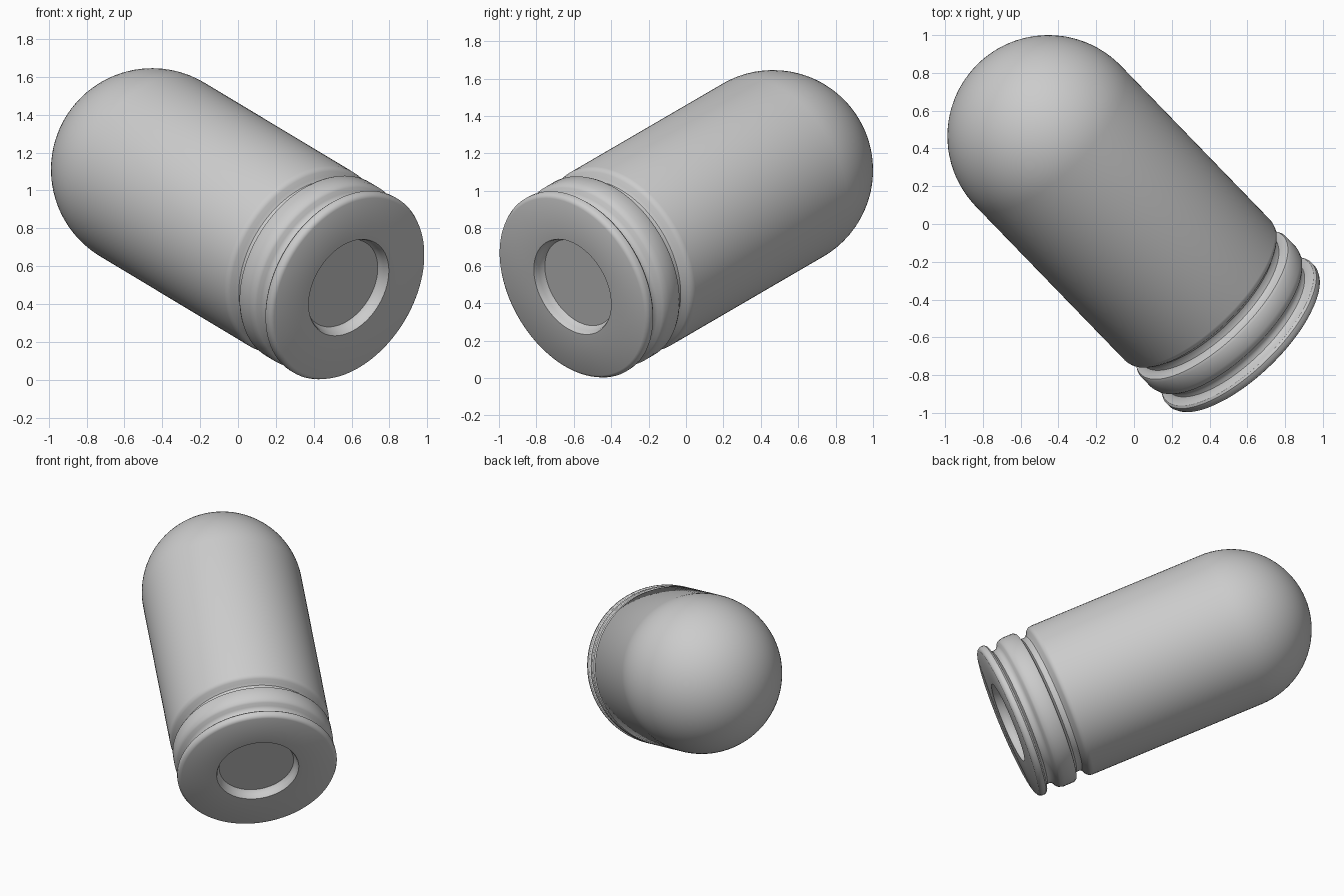
import bpy, bmesh, math
from mathutils import Vector

if "Cube" in bpy.data.objects:
    bpy.data.objects.remove(bpy.data.objects["Cube"])

R = 0.535
base = Vector((0.585, -0.607, 0.487))      # centre of the flat end
dome = Vector((-0.453, 0.465, 1.111))      # centre of the round end
axis = dome - base
length = axis.length
SEGMENTS = 96

# half profile as (radius, distance along axis)
profile = [
    (0, 0.06), (0.25, 0.06), (0.258, 0.05), (0.265, 0.03), (0.27, 0.01), (0.276, 0),  # round recess
    (0.513, 0), (0.527, 0.008), (R, 0.024), (R, 0.046), (0.525, 0.058),               # end flange
    (0.495, 0.066), (0.481, 0.078), (0.477, 0.095), (0.481, 0.115),                  # first groove
    (0.495, 0.13), (0.516, 0.14), (0.526, 0.152),
    (0.534, 0.18), (0.534, 0.255), (0.526, 0.27),                                    # middle band
    (0.495, 0.278), (0.481, 0.29), (0.477, 0.31), (0.481, 0.33),                     # second groove
    (0.495, 0.343), (0.518, 0.355), (0.53, 0.368), (R, 0.387),
]

# straight wall, then quarter circle for the dome
DOME_STEPS = 24
for i in range(DOME_STEPS + 1):
    a = math.pi / 2 * i / DOME_STEPS
    r = R * math.cos(a) if i < DOME_STEPS else 0
    profile.append((r, length + R * math.sin(a)))

# revolve the profile
bm = bmesh.new()
verts = [bm.verts.new((r, 0, t)) for r, t in profile]
edges = [bm.edges.new(pair) for pair in zip(verts, verts[1:])]
bmesh.ops.spin(bm, geom=verts + edges, cent=(0, 0, 0), axis=(0, 0, 1),
               angle=math.tau, steps=SEGMENTS, use_duplicate=False)
bmesh.ops.remove_doubles(bm, verts=bm.verts, dist=1e-5)
bmesh.ops.recalc_face_normals(bm, faces=bm.faces)
mesh = bpy.data.meshes.new("domed_capsule")
bm.to_mesh(mesh)
bm.free()

# tilt into the leaning pose
capsule = bpy.data.objects.new("domed_capsule", mesh)
bpy.context.collection.objects.link(capsule)
capsule.location = base
capsule.rotation_euler = axis.to_track_quat('Z', 'Y').to_euler()

bpy.context.view_layer.objects.active = capsule
capsule.select_set(True)
bpy.ops.object.shade_smooth_by_angle(angle=math.radians(35))
